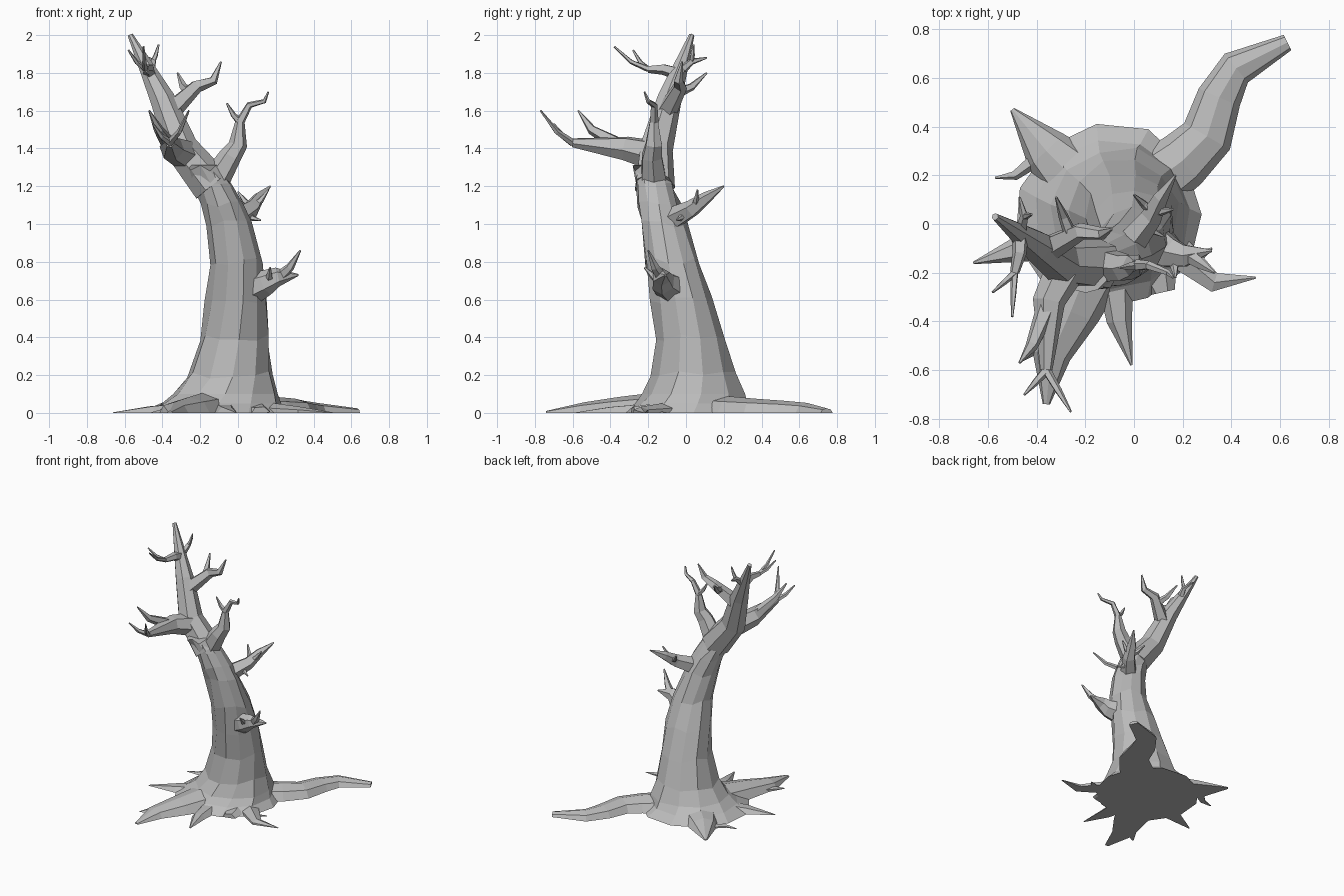
import bpy, bmesh, math, random
from mathutils import Vector

random.seed(4)
if "Cube" in bpy.data.objects:
    bpy.data.objects.remove(bpy.data.objects["Cube"])

bark = bpy.data.materials.new("grey bark")
bark.use_nodes = True
grey = (0.5, 0.5, 0.5, 1)
bark.diffuse_color = grey
bark.node_tree.nodes["Principled BSDF"].inputs["Base Color"].default_value = grey


def loft(name, rings):
    """Skin a list of equal-length point rings and cap both ends."""
    bm = bmesh.new()
    loops = [[bm.verts.new(point) for point in ring] for ring in rings]
    for lower, upper in zip(loops, loops[1:]):
        for i in range(len(lower)):
            bm.faces.new((lower[i - 1], lower[i], upper[i], upper[i - 1]))
    bm.faces.new(loops[0])
    bm.faces.new(loops[-1])
    bmesh.ops.recalc_face_normals(bm, faces=bm.faces)
    mesh = bpy.data.meshes.new(name)
    bm.to_mesh(mesh)
    bm.free()
    mesh.materials.append(bark)
    bpy.context.collection.objects.link(bpy.data.objects.new(name, mesh))


def trunk_at(z):
    """Centre and radius of the leaning, flared trunk at height z."""
    x = -0.1 * math.exp(-4 * z) - 0.55 * max(0, z - 0.7) ** 2
    y = min(0.04, 0.12 - 0.24 * z)
    return Vector((x, y, z)), 0.22 - 0.1 * z + 0.16 * math.exp(-10 * z)


def along(limb, fraction):
    """Centre and radius part of the way along a finished limb."""
    place = fraction * (len(limb) - 1)
    i = min(int(place), len(limb) - 2)
    (p, r), (q, s) = limb[i], limb[i + 1]
    return p.lerp(q, place - i), r + (s - r) * (place - i)


def grow(name, start, *points, thick=0.8, tip=0.005, sides=5, ground=False):
    """Taper a limb from its parent through points; return its sections."""
    origin, parent_radius = start
    path = [origin] + [Vector(p) for p in points]
    if len(path) == 2:
        # A single-point twig droops a little at its middle
        middle = origin.lerp(path[1], 0.5)
        middle.z -= 0.1 * (path[1] - origin).length
        path.insert(1, middle)
    steps = [0]
    for p, q in zip(path, path[1:]):
        steps.append(steps[-1] + (q - p).length)
    limb, rings = [], []
    side = Vector((0.6, -0.8, 0))
    for k, p in enumerate(path):
        radius = tip + (parent_radius * thick - tip) * (1 - steps[k] / steps[-1]) ** 0.7
        direction = (path[min(k + 1, len(path) - 1)] - path[max(k - 1, 0)]).normalized()
        if k == 0 and abs(direction.dot(side)) > 0.9:
            side = Vector((0, 0, 1))
        side = (side - direction * side.dot(direction)).normalized()
        other = direction.cross(side)
        ring = []
        for i in range(sides):
            a = math.tau * i / sides
            q = p + radius * (side * math.cos(a) + other * math.sin(a))
            if ground:
                q.z = max(0, q.z) * 0.7
            ring.append(q)
        rings.append(ring)
        limb.append((p, radius))
    loft(name, rings)
    return limb


def root(name, start, *points, **shape):
    """A limb lying on the ground, cut flat underneath."""
    return grow(name, start, *[(x, y, 0) for x, y in points], ground=True, **shape)


# Trunk, slightly irregular above the ground
sides = 11
rings = []
for k, z in enumerate([0, 0.05, 0.1, 0.2, 0.4, 0.6, 0.8, 1, 1.1, 1.2, 1.3]):
    centre, radius = trunk_at(z)
    ring = []
    for i in range(sides):
        a = math.tau * (i + k / 8) / sides
        r = radius * random.uniform(0.97, 1.07)
        lift = random.uniform(-0.02, 0.02) if z > 0.1 else 0
        ring.append(centre + Vector((r * math.cos(a), r * math.sin(a), lift)))
    rings.append(ring)
loft("trunk", rings)

# Main leaning limb and the upright limb of the fork
main = grow("main_limb", trunk_at(1.2), (-0.3, -0.16, 1.4), (-0.4, -0.09, 1.66),
            (-0.57, 0.03, 2), thick=1.1, tip=0.015, sides=7)
fork = grow("fork_limb", trunk_at(1.2), (-0.04, -0.18, 1.36), (0, -0.17, 1.42),
            (0.01, -0.17, 1.54), tip=0.025, sides=6)
grow("fork_twig_right", along(fork, 1), (-0.06, -0.18, 1.64))
grow("fork_twig_left", along(fork, 1), (0.06, -0.17, 1.63), (0.14, -0.2, 1.65),
     (0.16, -0.22, 1.7), thick=1)

# Thick branch reaching forward
front = grow("front_branch", along(main, 0.27), (-0.35, -0.32, 1.4), (-0.36, -0.6, 1.43),
             thick=0.9, tip=0.025, sides=6)
grow("front_twig_left", along(front, 1), (-0.26, -0.77, 1.6))
grow("front_twig_right", along(front, 1), (-0.45, -0.7, 1.53))
grow("front_twig_upper", along(front, 0.5), (-0.42, -0.5, 1.5), (-0.47, -0.57, 1.6), thick=0.7)

# Branch halfway up the main limb
middle = grow("middle_branch", along(main, 0.57), (-0.22, -0.03, 1.73), (-0.13, -0.04, 1.76),
              (-0.09, -0.02, 1.86))
grow("middle_twig", along(middle, 0.25), (-0.32, 0.11, 1.8), thick=0.7)

# Twigs near the crown
crown = grow("crown_branch", along(main, 0.8), (-0.47, -0.12, 1.82), (-0.49, -0.2, 1.82),
             tip=0.02)
grow("crown_twig_long", along(crown, 1), (-0.5, -0.38, 1.94))
grow("crown_twig_right", along(crown, 1), (-0.58, -0.28, 1.92))
crown_back = grow("crown_twig_back", along(main, 0.8), (-0.45, 0.03, 1.86), (-0.47, 0.11, 1.88),
                  thick=0.6)
grow("crown_twig_top", along(crown_back, 0.5), (-0.42, 0.04, 1.95))

# Upper side branch
upper = grow("upper_side_branch", trunk_at(1), (0.07, 0.03, 1.08), (0.11, 0.11, 1.14),
             (0.17, 0.2, 1.2), thick=0.6)
grow("upper_side_twig_back", along(upper, 0.4), (0, 0.12, 1.17), thick=0.5)
grow("upper_side_twig_front", along(upper, 0.4), (0.16, 0.06, 1.18), thick=0.5)
grow("upper_side_spur", along(upper, 0.25), (0.12, -0.05, 1.02), thick=0.4)

# Lower side branch
lower = grow("lower_side_branch", trunk_at(0.63), (0.15, -0.12, 0.69), (0.21, -0.13, 0.72),
             (0.32, -0.11, 0.73), thick=0.7, sides=6)
grow("lower_side_twig", along(lower, 0.7), (0.33, -0.2, 0.86), thick=0.7)
grow("lower_side_spur", along(lower, 0.4), (0.17, -0.22, 0.77), thick=0.4)

# Roots spreading over the ground
base = trunk_at(0)
root("back_left_root", base, (0.2, 0.26), (0.3, 0.36), (0.35, 0.52), (0.42, 0.64),
     (0.63, 0.745), thick=0.4, tip=0.035, sides=8)
back = root("back_right_root", base, (-0.36, 0.3), (-0.5, 0.47), thick=0.5, tip=0.01, sides=8)
root("back_right_rootlet", along(back, 0.5), (-0.49, 0.2), (-0.57, 0.19), thick=0.4)
big = root("front_right_root", base, (-0.26, -0.36), (-0.34, -0.54), (-0.36, -0.74),
           thick=0.5, tip=0.015, sides=8)
root("front_right_rootlet", along(big, 0.33), (-0.4, -0.5), (-0.46, -0.56), thick=0.6)
root("front_root", base, (-0.06, -0.4), (-0.01, -0.58), thick=0.3, sides=6)
left = root("left_root", base, (0.2, -0.13), (0.33, -0.24), (0.5, -0.22), thick=0.3, sides=6)
root("left_rootlet", along(left, 0.4), (0.32, -0.1), thick=0.5)
root("right_root", base, (-0.46, -0.1), (-0.66, -0.16), thick=0.3, sides=6)
root("front_left_buttress", trunk_at(0.3), (0.08, -0.1), (0.12, -0.28), tip=0.05, sides=6)
